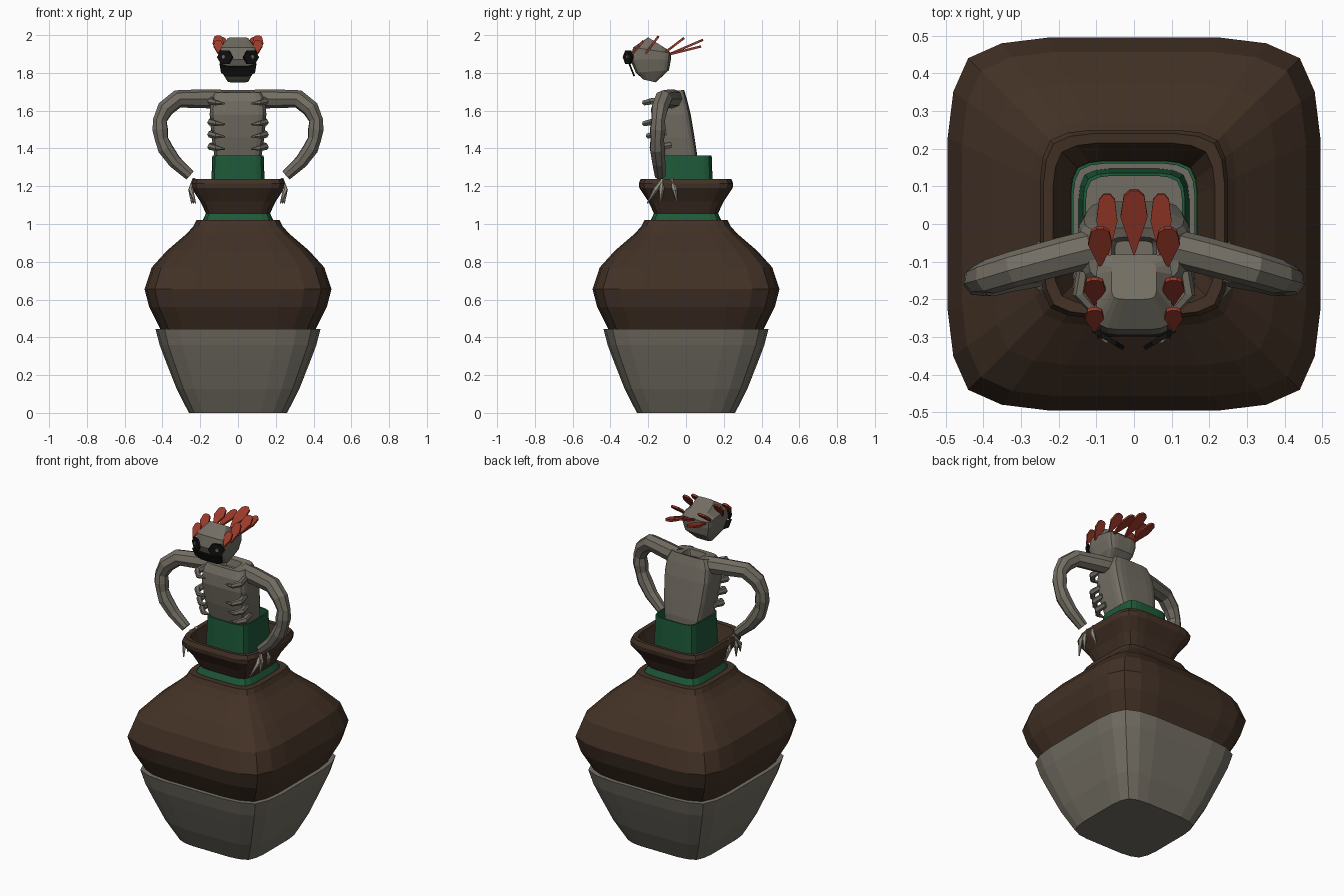
import bpy, bmesh, math
from mathutils import Vector

if "Cube" in bpy.data.objects:
    bpy.data.objects.remove(bpy.data.objects["Cube"])


def mat(name, rgb):
    m = bpy.data.materials.new(name)
    m.diffuse_color = (*rgb, 1)
    m.use_nodes = True
    m.node_tree.nodes["Principled BSDF"].inputs["Base Color"].default_value = m.diffuse_color
    return m


STONE = mat("stone_grey", (0.17, 0.155, 0.125))
BROWN = mat("dark_clay", (0.055, 0.031, 0.019))
GREEN = mat("deep_green", (0.013, 0.10, 0.042))
RED = mat("rust_red", (0.33, 0.042, 0.022))
BLACK = mat("black", (0.005, 0.005, 0.005))
BONE = mat("pale_bone", (0.32, 0.29, 0.23))

# one corner of the rounded square, repeated around all four sides
CORNER = [(1, 0.465), (0.97, 0.71), (0.89, 0.89), (0.71, 0.97), (0.465, 1)]
SQUARE = []
for k in range(4):
    c, s = round(math.cos(k * math.pi / 2)), round(math.sin(k * math.pi / 2))
    SQUARE += [(x * c - y * s, x * s + y * c) for x, y in CORNER]


def finish(name, bm, material):
    bmesh.ops.recalc_face_normals(bm, faces=bm.faces)
    me = bpy.data.meshes.new(name)
    bm.to_mesh(me)
    bm.free()
    me.materials.append(material)
    ob = bpy.data.objects.new(name, me)
    bpy.context.collection.objects.link(ob)
    return ob


def loft(name, rings, material, bottom=True, top=True):
    """Rings are (half width, front y, front z, back y, back z)."""
    bm = bmesh.new()
    loops = []
    for w, yf, zf, yb, zb in rings:
        loops.append([bm.verts.new((w * x, yf + (yb - yf) * (y + 1) / 2,
                                    zf + (zb - zf) * (y + 1) / 2)) for x, y in SQUARE])
    n = len(SQUARE)
    for a, b in zip(loops, loops[1:]):
        for i in range(n):
            j = (i + 1) % n
            bm.faces.new((a[i], a[j], b[j], b[i]))
    if bottom:
        bm.faces.new(loops[0][::-1])
    if top:
        bm.faces.new(loops[-1])
    return finish(name, bm, material)


def square_loft(name, profile, material, bottom=True, top=True):
    return loft(name, [(w, -w, z, w, z) for w, z in profile], material, bottom, top)


def tube(name, pts, material, res=2):
    """Tapered faceted limb through (x, y, z, radius) points."""
    cu = bpy.data.curves.new(name, 'CURVE')
    cu.dimensions = '3D'
    cu.bevel_depth = 1
    cu.bevel_resolution = res
    cu.use_fill_caps = True
    sp = cu.splines.new('POLY')
    sp.points.add(len(pts) - 1)
    for p, (x, y, z, r) in zip(sp.points, pts):
        p.co = (x, y, z, 1)
        p.radius = r
    sp.use_smooth = False
    tmp = bpy.data.objects.new(name + "_curve", cu)
    bpy.context.collection.objects.link(tmp)
    bpy.context.view_layer.update()
    me = bpy.data.meshes.new_from_object(
        tmp.evaluated_get(bpy.context.evaluated_depsgraph_get()))
    bpy.data.objects.remove(tmp)
    me.materials.clear()
    me.materials.append(material)
    ob = bpy.data.objects.new(name, me)
    bpy.context.collection.objects.link(ob)
    return ob


def plate(name, outline, origin, u, v, thick, material):
    """Flat outline in the u, v plane, extruded to a thin plate."""
    u, v, o = Vector(u).normalized(), Vector(v).normalized(), Vector(origin)
    n = u.cross(v) * thick / 2
    bm = bmesh.new()
    a = [bm.verts.new(o + u * p + v * q - n) for p, q in outline]
    b = [bm.verts.new(o + u * p + v * q + n) for p, q in outline]
    bm.faces.new(a[::-1])
    bm.faces.new(b)
    for i in range(len(a)):
        j = (i + 1) % len(a)
        bm.faces.new((a[i], a[j], b[j], b[i]))
    return finish(name, bm, material)


# pot: stone foot, clay belly, green collar, flared clay neck
square_loft("pot_foot", [(0.26, 0), (0.325, 0.127), (0.385, 0.28), (0.415, 0.36), (0.437, 0.445)], STONE)
square_loft("pot_belly", [(0.41, 0.44), (0.47, 0.56), (0.495, 0.655), (0.457, 0.77), (0.375, 0.86),
                          (0.27, 0.95), (0.235, 0.99), (0.22, 1.02), (0.17, 1.02)], BROWN)
square_loft("collar", [(0.19, 1.0), (0.185, 1.025), (0.17, 1.056)], GREEN)
square_loft("pot_neck", [(0.168, 1.053), (0.20, 1.12), (0.247, 1.19), (0.25, 1.215), (0.24, 1.238),
                         (0.215, 1.235), (0.205, 1.20), (0.17, 1.10), (0.165, 1.06)],
            BROWN, False, False)
square_loft("inner_collar", [(0.168, 1.055), (0.168, 1.09), (0.161, 1.09), (0.161, 1.055)], GREEN, False, False)
square_loft("neck_floor", [(0.163, 1.055), (0.163, 1.065)], STONE)
# open green sleeve around the waist
square_loft("waist_sleeve", [(0.147, 1.06), (0.136, 1.363), (0.128, 1.363), (0.138, 1.06)], GREEN, False, False)

# torso
loft("torso", [(0.115, -0.11, 1.28, 0.06, 1.28), (0.125, -0.125, 1.36, 0.06, 1.36),
               (0.14, -0.15, 1.46, 0.045, 1.46), (0.15, -0.17, 1.58, 0.025, 1.58),
               (0.145, -0.165, 1.65, 0.005, 1.66), (0.12, -0.145, 1.695, -0.01, 1.71),
               (0.06, -0.12, 1.695, -0.035, 1.70), (0.05, -0.11, 1.66, -0.045, 1.66)], STONE)

# head with a sloping crown
loft("head", [(0.055, -0.225, 1.765, -0.16, 1.75), (0.085, -0.265, 1.80, -0.09, 1.815),
              (0.10, -0.295, 1.87, -0.08, 1.87), (0.10, -0.28, 1.935, -0.08, 1.905),
              (0.06, -0.20, 1.988, -0.10, 1.925)], STONE)
plate("mouth", [(-0.098, 0.035), (-0.05, 0.02), (0.05, 0.02), (0.098, 0.035), (0.09, -0.015),
                (0.055, -0.035), (-0.055, -0.035), (-0.09, -0.015)][::-1],
      (0, -0.287, 1.815), (1, 0, 0), (0, -0.40, 1), 0.009, BLACK)

# hair blades: x, base y, base z, tip y, tip z, half width
BLADES = [(0, -0.085, 1.90, 0.09, 1.975, 0.036), (0.072, -0.10, 1.895, 0.08, 1.94, 0.028),
          (0.09, -0.115, 1.905, -0.01, 1.985, 0.032), (0.105, -0.215, 1.90, -0.145, 1.995, 0.029),
          (0.105, -0.285, 1.90, -0.225, 1.97, 0.025)]

for side, s in (("right", 1), ("left", -1)):
    # arm curving down to the jar rim
    tube(side + "_arm", [(s * x, y, z, r) for x, y, z, r in [
        (0.09, -0.06, 1.662, 0.050), (0.19, -0.085, 1.663, 0.050), (0.32, -0.12, 1.662, 0.048),
        (0.385, -0.14, 1.61, 0.046), (0.413, -0.147, 1.55, 0.038), (0.412, -0.15, 1.50, 0.043),
        (0.405, -0.152, 1.45, 0.037), (0.385, -0.152, 1.40, 0.042), (0.335, -0.145, 1.33, 0.037),
        (0.255, -0.138, 1.258, 0.030)]], STONE)
    # fingers gripping the rim
    for i, (ya, yb, xb) in enumerate([(-0.12, -0.205, 0.225), (-0.125, -0.135, 0.245), (-0.075, -0.045, 0.235)]):
        tube(f"{side}_finger_{i}", [(s * 0.232, ya, 1.24, 0.009), (s * 0.25, (ya + yb) / 2, 1.18, 0.014),
                                    (s * xb, yb, 1.11, 0.003)], BONE, 1)
    tube(side + "_thumb", [(s * 0.235, -0.13, 1.235, 0.008), (s * 0.212, -0.15, 1.21, 0.011),
                           (s * 0.21, -0.175, 1.15, 0.003)], BONE, 1)
    # ribs wrapping onto the chest
    for i, (z, yt) in enumerate([(1.645, -0.235), (1.535, -0.235), (1.47, -0.215), (1.405, -0.19)]):
        tube(f"{side}_rib_{i}", [(s * 0.135, yt + 0.11, z + 0.012, 0.017), (s * 0.145, yt + 0.05, z + 0.004, 0.019),
                                 (s * 0.115, yt + 0.016, z - 0.003, 0.015), (s * 0.07, yt + 0.02, z - 0.008, 0.004)],
             STONE, 1)
    # hexagonal goggle eye and pupil
    hexa = [(0.047 * math.cos(a * math.pi / 3), 0.04 * math.sin(a * math.pi / 3)) for a in range(6)]
    u = Vector((0.085, s * 0.05, 0))
    plate(side + "_eye", hexa, (s * 0.068, -0.306, 1.883), u, (0, 0, 1), 0.012, BLACK)
    plate(side + "_pupil", [(p * 0.22, q * 0.28) for p, q in hexa],
          (s * 0.075, -0.3105, 1.885), u, (0, 0, 1), 0.008, STONE)
    for i, (x, y0, z0, y1, z1, w) in enumerate(BLADES):
        if x == 0 and s < 0:
            continue
        L = math.hypot(y1 - y0, z1 - z0)
        plate(f"{side}_hair_{i}", [(0, 0), (w, 0.6 * L), (0.75 * w, 0.92 * L), (0.3 * w, L),
                                   (-0.3 * w, L), (-0.75 * w, 0.92 * L), (-w, 0.6 * L)],
              (s * x, y0, z0), (1, 0, 0), (0, y1 - y0, z1 - z0), 0.012, RED)
